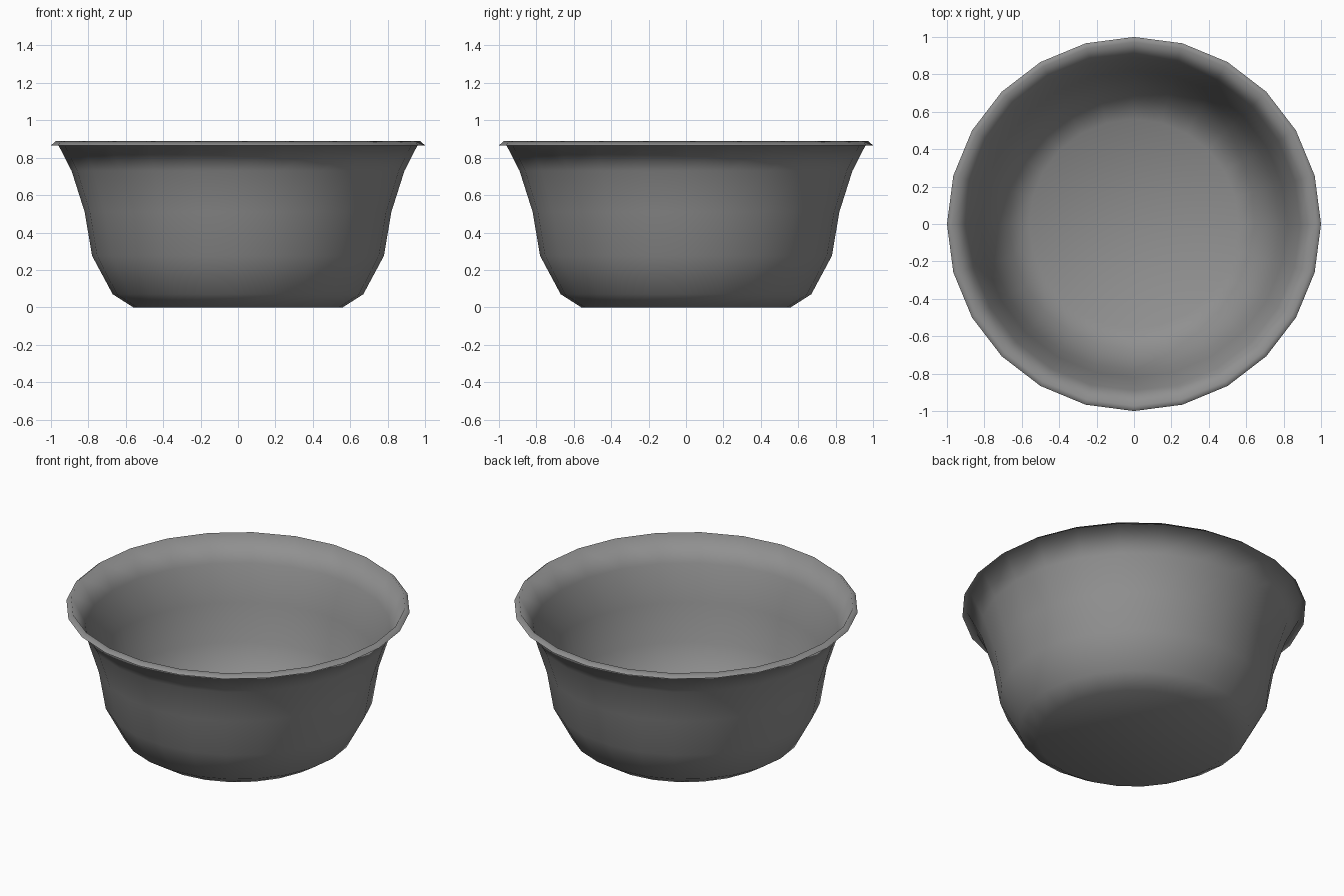
import bpy
import bmesh
from math import cos, sin, tau

SIDES = 24

cube = bpy.data.objects.get("Cube")
if cube:
    bpy.data.objects.remove(cube, do_unlink=True)

# Single grey material
grey = bpy.data.materials.new("mid grey")
grey.use_nodes = True
colour = (0.28, 0.28, 0.28, 1.0)
grey.diffuse_color = colour
grey.node_tree.nodes["Principled BSDF"].inputs["Base Color"].default_value = colour

# Wall profile (radius, height) from the base up to the rim and over its lip
profile = [(0.56, 0.0), (0.67, 0.07), (0.78, 0.275), (0.82, 0.51),
           (0.89, 0.73), (0.972, 0.89), (1.0, 0.866)]

bm = bmesh.new()
rings = []
for radius, height in profile:
    rings.append([bm.verts.new((radius * cos(tau * i / SIDES),
                                radius * sin(tau * i / SIDES), height))
                  for i in range(SIDES)])

# Wall and folded lip
for low, high in zip(rings, rings[1:]):
    for i in range(SIDES):
        j = (i + 1) % SIDES
        bm.faces.new((low[i], low[j], high[j], high[i]))

# Flat base, facing down
bm.faces.new(list(reversed(rings[0])))

for face in bm.faces:
    face.smooth = True

mesh = bpy.data.meshes.new("bowl")
bm.to_mesh(mesh)
bm.free()
mesh.materials.append(grey)
bowl = bpy.data.objects.new("bowl", mesh)
bpy.context.collection.objects.link(bowl)
